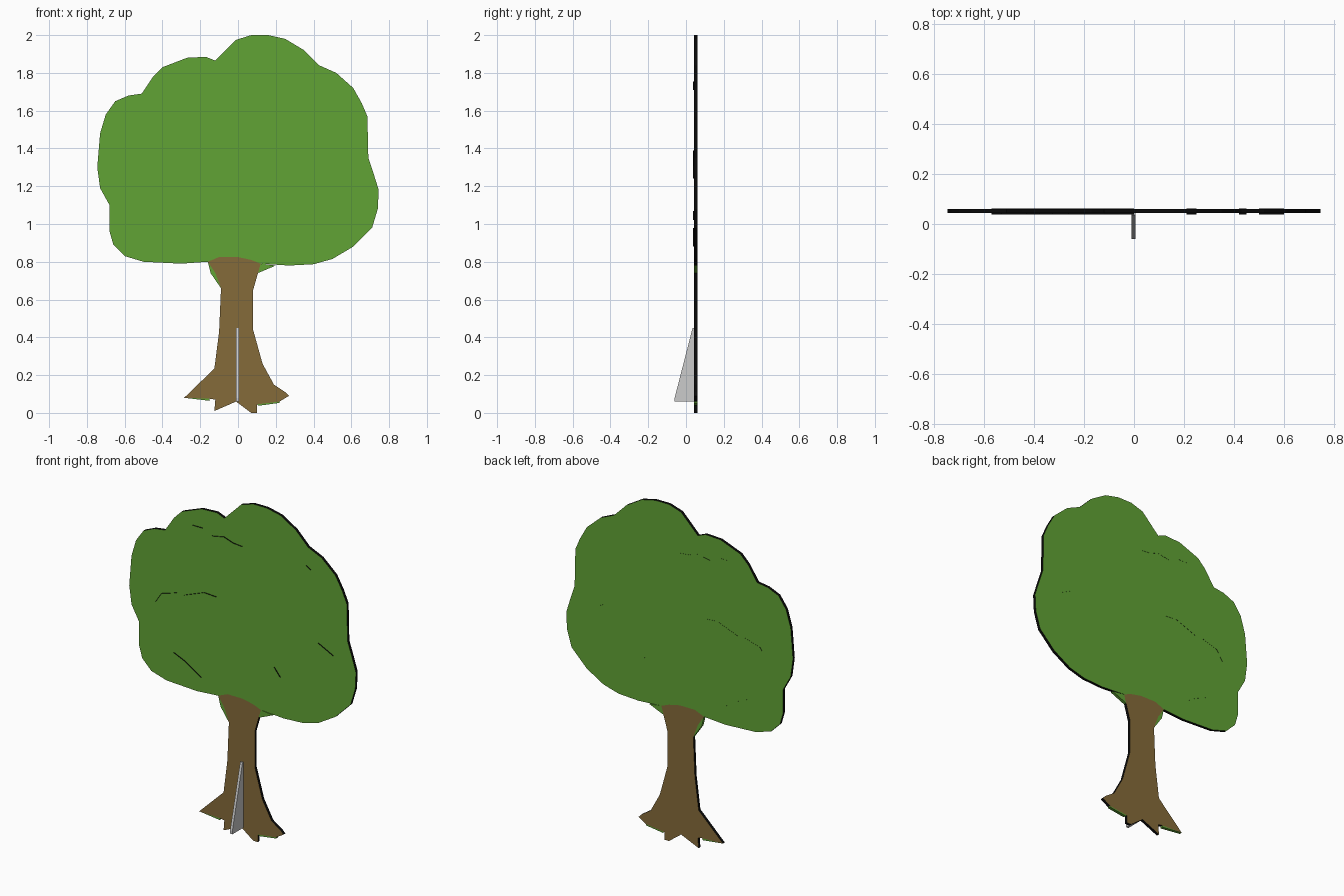
import bpy, bmesh

if "Cube" in bpy.data.objects:
    bpy.data.objects.remove(bpy.data.objects["Cube"])


def material(name, rgb):
    m = bpy.data.materials.new(name)
    m.diffuse_color = (*rgb, 1)
    m.use_nodes = True
    m.node_tree.nodes["Principled BSDF"].inputs["Base Color"].default_value = m.diffuse_color
    return m


GREEN = material("leaf green", (0.12, 0.37, 0.035))
BROWN = material("bark brown", (0.235, 0.147, 0.042))
BLACK = material("outline black", (0.003, 0.003, 0.003))
GREY = material("stand grey", (0.6, 0.6, 0.6))


def finish(name, bm, *mats):
    me = bpy.data.meshes.new(name)
    bm.to_mesh(me)
    bm.free()
    for m in mats:
        me.materials.append(m)
    ob = bpy.data.objects.new(name, me)
    bpy.context.collection.objects.link(ob)
    return ob


def plate(name, outline, face_mat, edge_mat, y0=0.043, y1=0.06):
    """Flat cutout of an x-z outline; faces and rim get their own colours."""
    bm = bmesh.new()
    front = [bm.verts.new((x, y0, z)) for x, z in outline]
    back = [bm.verts.new((x, y1, z)) for x, z in outline]
    bm.faces.new(front)
    bm.faces.new(back[::-1])
    n = len(outline)
    for i in range(n):
        j = (i + 1) % n
        bm.faces.new((front[i], back[i], back[j], front[j])).material_index = 1
    bmesh.ops.recalc_face_normals(bm, faces=bm.faces)
    big = [f for f in bm.faces if len(f.verts) > 4]
    bmesh.ops.triangulate(bm, faces=big)
    return finish(name, bm, face_mat, edge_mat)


# leafy crown
plate("crown", [
    (-.16, .80), (-.30, .79), (-.50, .80), (-.60, .83), (-.66, .89), (-.68, .96),
    (-.68, 1.10), (-.73, 1.19), (-.745, 1.30), (-.73, 1.48), (-.70, 1.58),
    (-.65, 1.65), (-.58, 1.68), (-.51, 1.69), (-.45, 1.78), (-.40, 1.83),
    (-.27, 1.88), (-.17, 1.885), (-.12, 1.865), (-.01, 1.975), (.07, 2.0),
    (.16, 2.0), (.25, 1.98), (.35, 1.92), (.43, 1.84), (.52, 1.80), (.61, 1.72),
    (.655, 1.64), (.685, 1.57), (.69, 1.35), (.72, 1.26), (.745, 1.18),
    (.74, 1.08), (.71, .98), (.61, .88), (.50, .815), (.40, .787), (.27, .78),
    (.12, .79), (.07, .81), (0, .825), (-.10, .825)], GREEN, BLACK)

# trunk with roots
plate("trunk", [
    (-.16, .80), (-.12, .74), (-.09, .66), (-.10, .43), (-.125, .235),
    (-.285, .08), (-.15, .075), (-.12, .07), (-.125, .01), (-.01, .06),
    (.07, .0), (.10, .0), (.10, .045), (.22, .06), (.27, .09), (.25, .11),
    (.19, .15), (.13, .26), (.08, .44), (.08, .65), (.12, .79), (.07, .81),
    (0, .825), (-.10, .825)], BROWN, BLACK)

# small green slivers beside the trunk and under the roots
for name, pts in {
    "leaf_sliver_left": [(-.16, .80), (-.145, .74), (-.09, .66), (-.12, .74)],
    "leaf_sliver_right": [(.12, .79), (.105, .74), (.20, .78)],
    "root_sliver_left": [(-.285, .08), (-.15, .064), (-.15, .075)],
    "root_sliver_right": [(.10, .045), (.11, .038), (.22, .053), (.22, .06)],
}.items():
    plate(name, pts, GREEN, GREEN)

# thin black ridges suggesting leaf clumps
ridges = [
    [(-.325, 1.77), (-.26, 1.77)],
    [(-.20, 1.74), (-.12, 1.755), (-.06, 1.735), (0, 1.73)],
    [(-.57, 1.25), (-.53, 1.31), (-.43, 1.34)],
    [(-.38, 1.34), (-.25, 1.39), (-.17, 1.385)],
    [(-.45, .98), (-.38, .95), (-.27, .88)],
    [(.50, 1.29), (.60, 1.24)], [(.21, 1.07), (.25, 1.02)], [(.42, 1.73), (.45, 1.71)]]
bm = bmesh.new()
for line in ridges:
    rows = [[bm.verts.new((x, y, z)) for y in (0.037, 0.061)] for x, z in line]
    for a, b in zip(rows, rows[1:]):
        bm.faces.new((a[0], a[1], b[1], b[0]))
finish("leaf_ridges", bm, BLACK)

# wedge-shaped stand on the front
bm = bmesh.new()
profile = [(-.06, .06), (.045, .06), (.045, .45), (.035, .45), (-.06, .08)]
face = bm.faces.new([bm.verts.new((-.01, y, z)) for y, z in profile])
ext = bmesh.ops.extrude_face_region(bm, geom=[face])["geom"]
bmesh.ops.translate(bm, vec=(.015, 0, 0),
                    verts=[v for v in ext if isinstance(v, bmesh.types.BMVert)])
bmesh.ops.recalc_face_normals(bm, faces=bm.faces)
finish("stand", bm, GREY)
